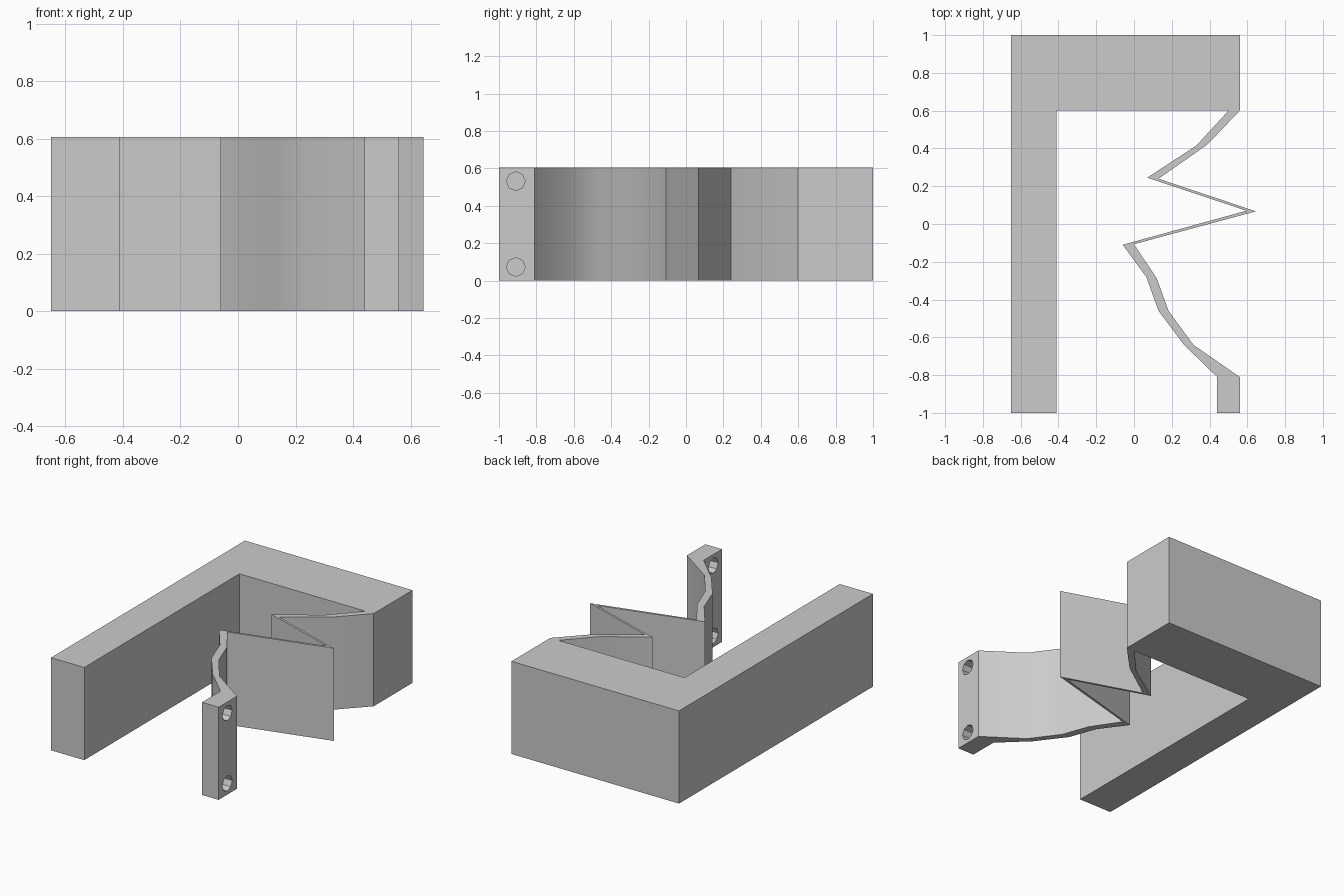
import bpy, bmesh, math
from mathutils import Matrix

if "Cube" in bpy.data.objects:
    bpy.data.objects.remove(bpy.data.objects["Cube"])

H = 0.605  # common height of the whole part

grey = bpy.data.materials.new("plain grey")
grey.diffuse_color = (0.6, 0.6, 0.6, 1)
grey.use_nodes = True
grey.node_tree.nodes["Principled BSDF"].inputs["Base Color"].default_value = grey.diffuse_color


def finish(name, bm):
    bmesh.ops.recalc_face_normals(bm, faces=bm.faces)
    mesh = bpy.data.meshes.new(name)
    bm.to_mesh(mesh)
    bm.free()
    mesh.materials.append(grey)
    obj = bpy.data.objects.new(name, mesh)
    bpy.context.collection.objects.link(obj)
    return obj


def extrude_outline(name, outline):
    bm = bmesh.new()
    base = bm.faces.new([bm.verts.new((x, y, 0)) for x, y in outline])
    up = bmesh.ops.extrude_face_region(bm, geom=[base], use_keep_orig=True)
    top = [g for g in up["geom"] if isinstance(g, bmesh.types.BMVert)]
    bmesh.ops.translate(bm, verts=top, vec=(0, 0, H))
    return finish(name, bm)


# L-shaped frame: long arm and thick back block
extrude_outline("frame", [(-0.65, -1), (-0.41, -1), (-0.41, 0.6),
                          (0.56, 0.6), (0.56, 1), (-0.65, 1)])

# Folded leaf spring: (left, right) wall points from the block to the tab
spring_pairs = [
    ((0.50, 0.60), (0.56, 0.60)),
    ((0.33, 0.415), (0.388, 0.42)),
    ((0.07, 0.245), (0.13, 0.24)),
    ((0.595, 0.07), (0.645, 0.067)),
    ((-0.06, -0.11), (0.0, -0.107)),
    ((0.065, -0.28), (0.12, -0.287)),
    ((0.13, -0.46), (0.183, -0.46)),
    ((0.265, -0.64), (0.315, -0.64)),
    ((0.44, -0.81), (0.56, -0.81)),
]
bm = bmesh.new()
rings = [[bm.verts.new((x, y, z)) for (x, y), z in
          ((a, 0), (b, 0), (b, H), (a, H))] for a, b in spring_pairs]
for r, s in zip(rings, rings[1:]):
    for i in range(4):
        j = (i + 1) % 4
        bm.faces.new((r[i], r[j], s[j], s[i]))
spring = finish("leaf_spring", bm)
bpy.context.view_layer.objects.active = spring
spring.select_set(True)
bpy.ops.object.shade_smooth_by_angle(angle=math.radians(30))

# Mounting tab with two through holes
tab = extrude_outline("mounting_tab", [(0.44, -1), (0.56, -1),
                                       (0.56, -0.81), (0.44, -0.81)])
bm = bmesh.new()
for z in (0.073, H - 0.073):
    bmesh.ops.create_cone(
        bm, cap_ends=True, segments=8, radius1=0.05, radius2=0.05, depth=0.4,
        matrix=Matrix.Translation((0.5, -0.91, z)) @ Matrix.Rotation(math.pi / 2, 4, 'Y'))
cutter = finish("hole_cutter", bm)
cutter.hide_render = True
cutter.hide_set(True)
cut = tab.modifiers.new("holes", 'BOOLEAN')
cut.operation = 'DIFFERENCE'
cut.solver = 'EXACT'
cut.object = cutter
